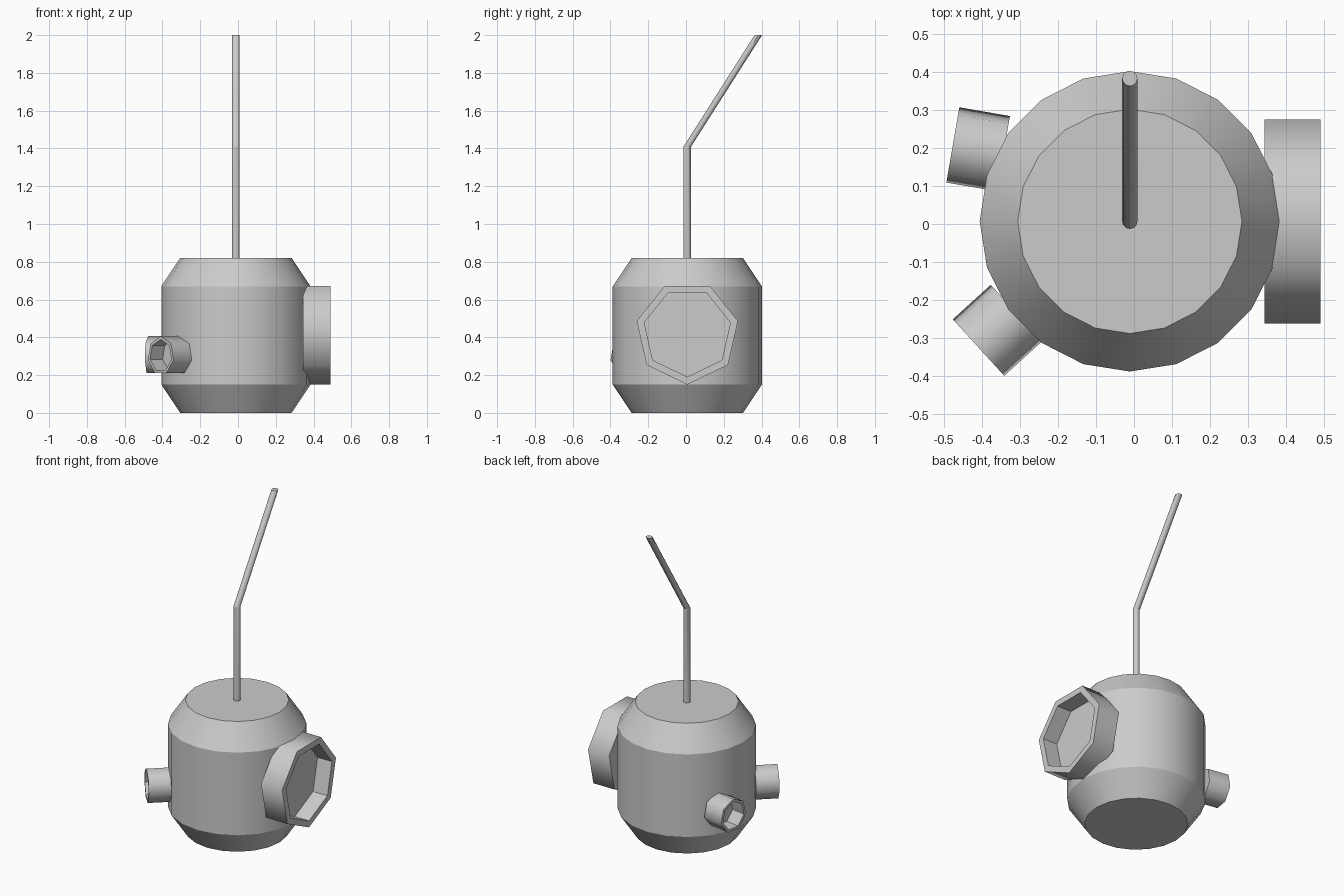
import bpy, bmesh
from math import sin, cos, pi, radians
from mathutils import Matrix

if "Cube" in bpy.data.objects:
    bpy.data.objects.remove(bpy.data.objects["Cube"])

CX, CY = -0.011, 0.007   # axis of the body


def stacked_rings(name, rings, sides, start=0.0, angle=30, flat_bands=()):
    """Loft capped rings given as (radius, z, y_shift)."""
    bm = bmesh.new()
    loops = []
    for r, z, dy in rings:
        loops.append([bm.verts.new((r * cos(start + 2 * pi * i / sides),
                                    r * sin(start + 2 * pi * i / sides) + dy, z))
                      for i in range(sides)])
    flat = []
    for k, (a, b) in enumerate(zip(loops, loops[1:])):
        for i in range(sides):
            j = (i + 1) % sides
            f = bm.faces.new((a[i], a[j], b[j], b[i]))
            f.smooth = k not in flat_bands
            if not f.smooth:
                flat.append(f)
    bm.faces.new(loops[0][::-1])
    bm.faces.new(loops[-1])
    bm.normal_update()
    for e in bm.edges:
        if e.calc_face_angle(0) > radians(angle):
            e.smooth = False
    me = bpy.data.meshes.new(name)
    bm.to_mesh(me)
    bm.free()
    ob = bpy.data.objects.new(name, me)
    bpy.context.collection.objects.link(ob)
    return ob


def port(name, radius, inner, length, depth, face_centre, heading, start):
    """Seven-sided collar with a recessed floor, facing a horizontal heading."""
    ob = stacked_rings(name, [(radius, -length, 0), (radius, 0, 0),
                              (inner, 0, 0), (inner, -depth, 0)],
                       7, start, 60, flat_bands=(1, 2))
    # local z -> outward, local y -> up
    turn = Matrix.Rotation(radians(heading), 4, 'Z')
    tip = Matrix(((0, 0, 1, 0), (1, 0, 0, 0), (0, 1, 0, 0), (0, 0, 0, 1)))
    ob.matrix_world = Matrix.Translation(face_centre) @ turn @ tip
    return ob


# Main drum with chamfered ends
body = stacked_rings("body", [(0.295, 0, 0), (0.395, 0.15, 0),
                              (0.395, 0.67, 0), (0.295, 0.82, 0)], 20)
body.location = (CX, CY, 0)

# Bent rod on top, leaning backwards
rod = stacked_rings("bent_rod", [(0.02, 0.81, 0), (0.02, 1.41, 0),
                                 (0.02, 2.0, 0.376)], 12, 0, 25)
rod.location = (CX, CY, 0)

# Large window, corner pointing down
port("large_window", 0.275, 0.234, 0.147, 0.10, (0.49, CY, 0.425), 0, -pi / 2)

# Two small side ports, corner pointing up
port("small_port_back", 0.103, 0.086, 0.135, 0.09, (-0.4765, 0.208, 0.303), 170.2, pi / 2)
port("small_port_front", 0.103, 0.086, 0.135, 0.09, (-0.409, -0.325, 0.303), 222.3, pi / 2)
